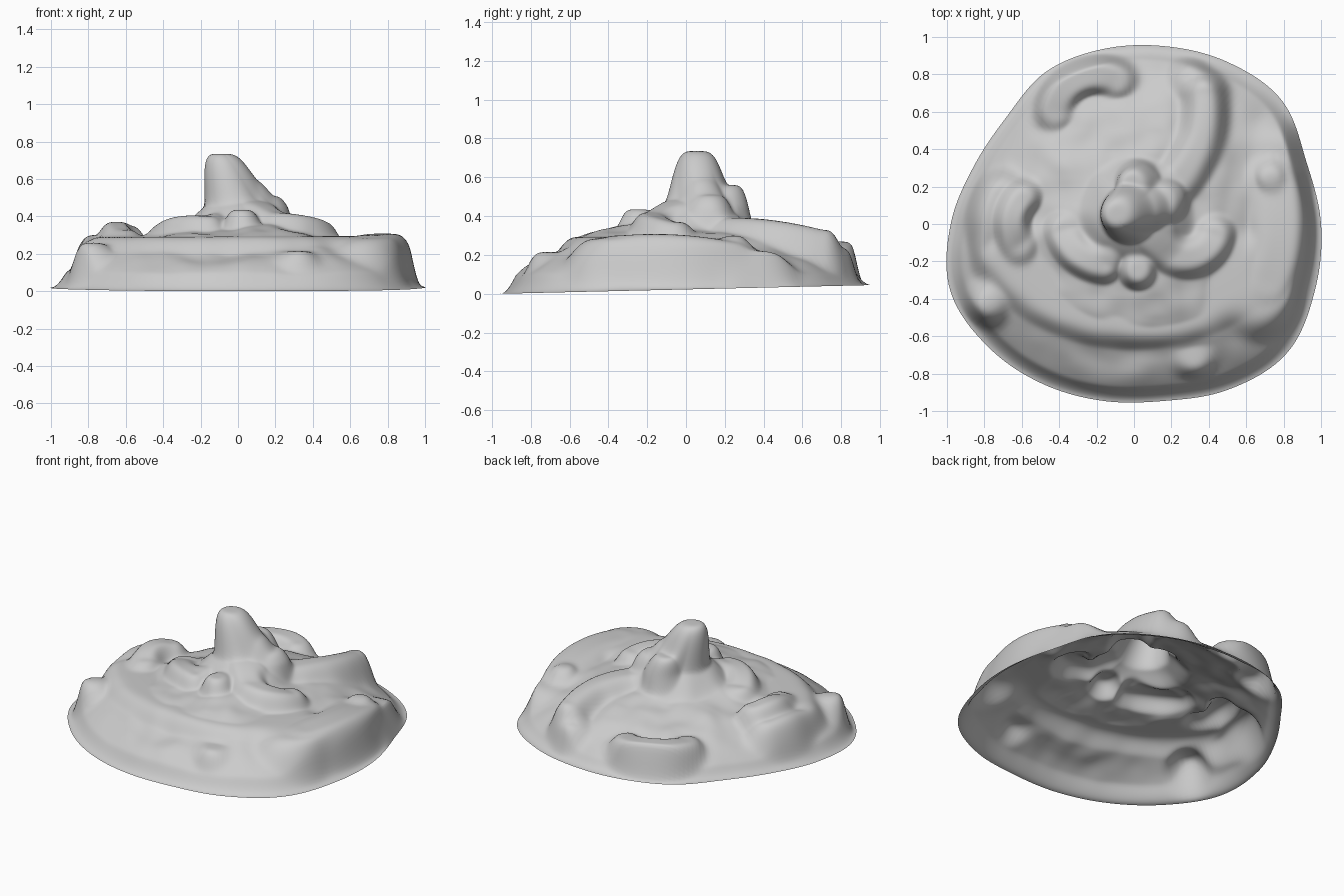
import bpy, bmesh, math
from mathutils import Vector, noise

if "Cube" in bpy.data.objects:
    bpy.data.objects.remove(bpy.data.objects["Cube"])

SEG, RINGS = 200, 110
# Footprint radius every 20 degrees, starting at +x
RADII = [1, .98, 1.03, 1, .965, .95, .94, .89, .91, .98, 1.045, 1.02, .985, .96, .96, 1.02, 1.07, 1.03]
features = []


def ridge(cx, cy, radius, start, end, top_start, top_end, width, steep=2.2, sag=.02):
    """Rounded ridge along an arc (degrees); crest height runs start to end."""
    features.append((cx, cy, radius, start, end, top_start, top_end, width, steep, sag))


def lump(x, y, top, width, steep=2.2):
    ridge(x, y, 0, 0, 360, top, top, width, steep, 0)


# Outer relief
ridge(0, 0, .79, -24, 16, .32, .29, .19, 2.5)       # right shoulder
lump(.8, .35, .22, .25, 2)
lump(.68, -.4, .285, .24)                           # front right ledge
ridge(0, .45, .93, -138, -48, .29, .295, .2, 2, 0)  # front terrace
lump(.32, -.71, .215, .13)                          # front knob
lump(-.78, -.42, .26, .14)                          # left front knob
lump(.73, .25, .3, .09)                             # right knob
ridge(-.45, 0, .3, 150, 200, .31, .29, .16, 2)      # left crescent
ridge(-.45, 0, .2, 135, 215, .38, .36, .11, 2.2, .03)
ridge(-.2, .57, .23, 62, 172, .27, .27, .115, 3)    # back left arch
ridge(-.2, .62, .58, -45, 8, .41, .35, .14, 2)      # back ridge
lump(.3, .77, .24, .13)
# Summit
ridge(-.14, .03, .25, 195, 265, .38, .42, .11)      # left spur
ridge(.28, -.02, .16, 195, 345, .44, .39, .12)      # right spur
lump(.01, .05, .5, .32, 1.6)
lump(.02, -.25, .435, .11, 2.5)                     # lobes round the spire
lump(.02, .22, .56, .13, 2.5)
lump(.17, .12, .51, .13, 2.5)
lump(.08, .08, .6, .13)
lump(-.02, .055, .735, .165, 2.3)                   # spire


def rim_radius(a):
    """Smooth closed curve through the radii."""
    n = len(RADII)
    k = a / math.tau * n
    i, u = int(k), k % 1
    p, q, r, s = (RADII[(i + d) % n] for d in (-1, 0, 1, 2))
    return q + u / 2 * (r - p + u * (2 * p - 5 * q + 4 * r - s + u * (3 * (q - r) + s - p)))


def arc_distance(x, y, cx, cy, radius, start, end):
    """Distance to the arc, and the position along it from -1 to 1."""
    a = math.degrees(math.atan2(y - cy, x - cx))
    mid, half = (start + end) / 2, (end - start) / 2
    off = max(-half, min(half, (a - mid + 180) % 360 - 180))
    a = math.radians(mid + off)
    d = math.hypot(x - cx - radius * math.cos(a), y - cy - radius * math.sin(a))
    return d, off / half


def height(x, y, t):
    # broad dome: cone with a rounded drop to a slightly tilted rim
    drop = t ** (6.5 - 1.2 * y)
    rim = .0225 + .0234 * y
    z = (.42 - .24 * t) * (1 - drop) + rim * drop
    rough = 1 - t ** 6
    z += rough * (.035 * noise.noise(Vector((x * 3, y * 3, 3))) + .015 * noise.noise(Vector((x * 8, y * 8, 1))))
    z -= .04 * rough * math.exp(-((x + .15) ** 2 * 8 + (y + .7) ** 2 * 60))   # front hollow
    for *arc, top_a, top_b, width, steep, sag in features:
        d, u = arc_distance(x, y, *arc)
        top = top_a + (top_b - top_a) * (u + 1) / 2 - sag * u * u
        if d < width and top > z:
            s = 1 - (d / width) ** steep
            z += (top - z) * s * s * (3 - 2 * s)
    edge = min(1, (1 - t) / .08)
    return z * edge + rim * (1 - edge)


# Open shell on a polar grid
bm = bmesh.new()
centre = bm.verts.new((0, 0, height(0, 0, 0)))
rings = []
for i in range(1, RINGS + 1):
    t = i / RINGS
    ring = []
    for j in range(SEG):
        a = math.tau * j / SEG
        r = rim_radius(a) * t
        x, y = r * math.cos(a), r * math.sin(a)
        ring.append(bm.verts.new((x, y, height(x, y, t))))
    rings.append(ring)
for j in range(SEG):
    k = (j + 1) % SEG
    bm.faces.new((centre, rings[0][j], rings[0][k]))
    for a, b in zip(rings, rings[1:]):
        bm.faces.new((a[j], b[j], b[k], a[k]))

# Soften the relief, then lean the spire to the left
inner = [centre] + [v for ring in rings[:-1] for v in ring]
for _ in range(3):
    bmesh.ops.smooth_vert(bm, verts=inner, factor=.5, use_axis_z=True)
for v in bm.verts:
    if v.co.z > .45:
        v.co.x -= .25 * (v.co.z - .45)

mesh = bpy.data.meshes.new("rocky_mound")
bm.to_mesh(mesh)
bm.free()
mound = bpy.data.objects.new("rocky_mound", mesh)
bpy.context.collection.objects.link(mound)
for p in mesh.polygons:
    p.use_smooth = True
